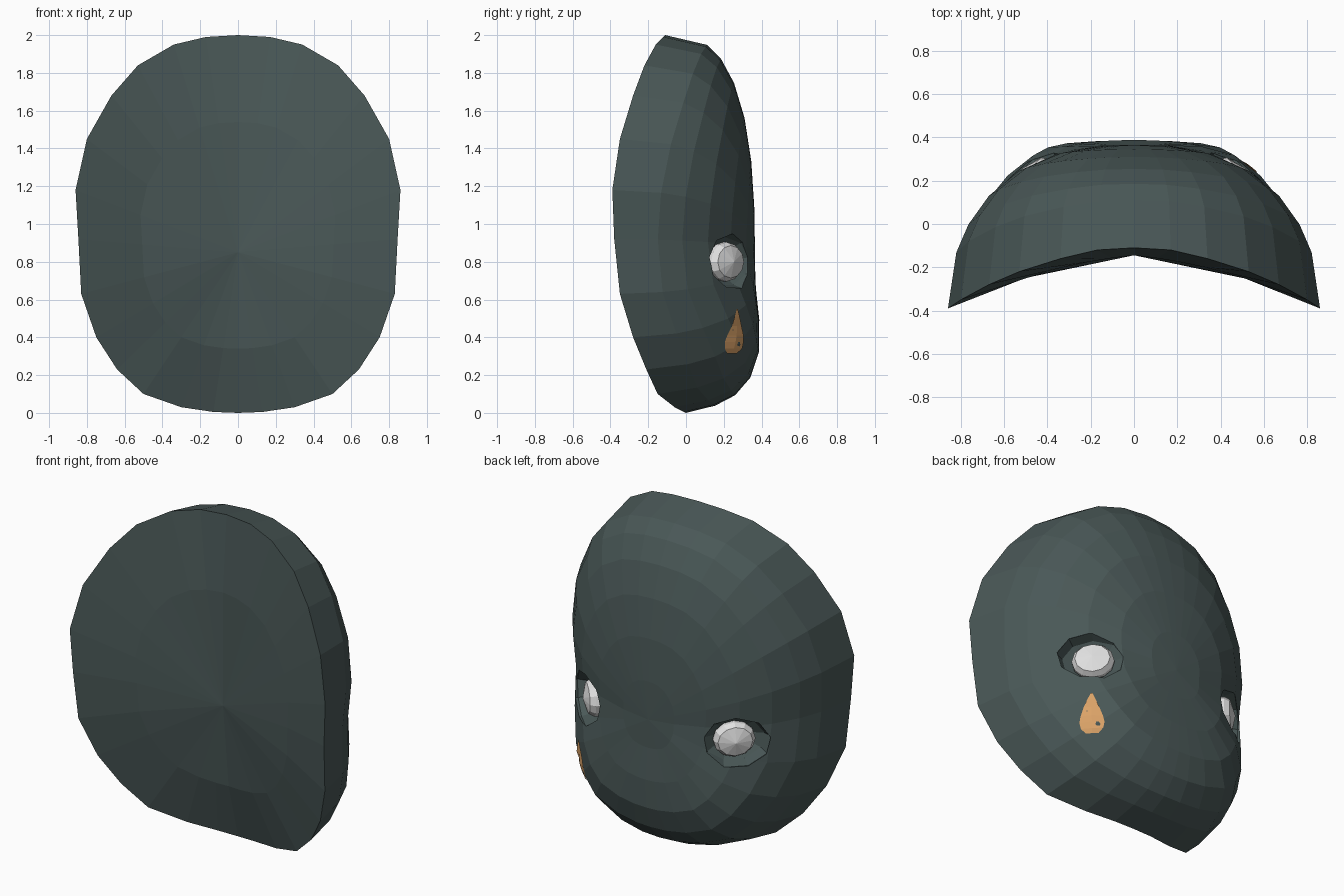
import bpy, bmesh, math
from mathutils import Vector, Matrix
from mathutils.bvhtree import BVHTree

if "Cube" in bpy.data.objects:
    bpy.data.objects.remove(bpy.data.objects["Cube"])


def material(name, rgb):
    m = bpy.data.materials.new(name)
    m.use_nodes = True
    m.diffuse_color = (*rgb, 1)
    m.node_tree.nodes["Principled BSDF"].inputs["Base Color"].default_value = (*rgb, 1)
    return m


slate = material("dark slate green", (0.068, 0.098, 0.096))
white = material("eye white", (0.75, 0.75, 0.75))
amber = material("amber", (0.72, 0.37, 0.14))


def make_object(name, bm, mat):
    bmesh.ops.recalc_face_normals(bm, faces=bm.faces)
    me = bpy.data.meshes.new(name)
    bm.to_mesh(me)
    bm.free()
    me.materials.append(mat)
    ob = bpy.data.objects.new(name, me)
    bpy.context.collection.objects.link(ob)
    return ob


# Rim of the mask, one half from crown to chin
half = [(0, -.11, 2), (.17, -.12, 1.99), (.34, -.16, 1.95), (.53, -.22, 1.84),
        (.67, -.28, 1.68), (.8, -.35, 1.45), (.86, -.39, 1.18), (.845, -.38, .92),
        (.83, -.35, .63), (.75, -.28, .4), (.64, -.21, .23), (.5, -.15, .1),
        (.3, -.06, .03), (.13, -.01, .005), (0, 0, 0)]
rim = half + [(-x, y, z) for x, y, z in half[-2:0:-1]]
MID_Z, APEX = 0.85, 0.365


def outer(p, s):
    """Domed face, with a wedge-shaped chin."""
    x, y, z = p
    u = z - MID_Z
    w = min(u, 0) ** 2 / MID_Z ** 2
    power = 2.5 + 6.5 * w
    root = 0.54 - 0.17 * max(u, 0) + 0.26 * w
    px, pz = x * s, MID_Z + u * s
    py = y + (APEX - y) * (1 - s ** power) ** root
    if s < 1:
        py += 0.03 * math.exp(-((pz - .4) / .18) ** 2 - (px / .45) ** 2)
    return px, py, pz


def inner(p, s):
    """Shallow hollow back, easing toward the chin."""
    x, z = p[0] * s, MID_Z + (p[2] - MID_Z) * s
    ease = 0.14 * max(0, 1 - z / .9) ** 2
    return x, -0.145 - 0.1 * abs(x) - 0.21 * x * x + ease, z


# Mask body: rings on both sides of the rim, closed by fans
bm = bmesh.new()
rim_ring = [bm.verts.new(p) for p in rim]
n = len(rim)
for shape, steps in ((outer, (.955, .89, .78, .62, .42, .2)), (inner, (.6,))):
    last = rim_ring
    for s in steps:
        ring = [bm.verts.new(shape(p, s)) for p in rim]
        for i in range(n):
            j = (i + 1) % n
            bm.faces.new((last[i], last[j], ring[j], ring[i]))
        last = ring
    tip = bm.verts.new(shape(rim[0], 0))
    for i in range(n):
        bm.faces.new((last[i], last[(i + 1) % n], tip))
bmesh.ops.recalc_face_normals(bm, faces=bm.faces)
tree = BVHTree.FromBMesh(bm)
body = make_object("mask_body", bm, slate)


def surface(side, across, z):
    """Point on the skin seen along the diagonal of one side."""
    d = Vector((side, 1, 0)).normalized()
    t = Vector((side, -1, 0)).normalized()
    hit = tree.ray_cast(d * 3 + t * across + Vector((0, 0, z)), -d)[0]
    return hit, d, t


# Eye sockets and bevelled oval eyes
ACROSS = .185
for side, label in ((1, "left"), (-1, "right")):
    hit, d, t = surface(side, ACROSS, .8)
    frame = Matrix((t, Vector((0, 0, 1)), d)).transposed().to_4x4()

    bm = bmesh.new()
    bmesh.ops.create_uvsphere(bm, u_segments=9, v_segments=6, radius=1,
                              matrix=Matrix.Translation(hit) @ frame @ Matrix.Diagonal((.2, .15, .12, 1)))
    cutter = make_object(label + "_socket_cutter", bm, slate)
    cutter.hide_render = True
    mod = body.modifiers.new("socket", "BOOLEAN")
    mod.operation, mod.solver, mod.object = "DIFFERENCE", "EXACT", cutter
    bpy.context.view_layer.objects.active = body
    bpy.ops.object.modifier_apply(modifier=mod.name)
    bpy.data.objects.remove(cutter)

    bm = bmesh.new()
    place = Matrix.Translation(hit - d * .065) @ frame
    last = None
    for r, h in ((.7, -.06), (1, -.01), (1, .015), (.83, .045)):
        ring = [bm.verts.new(place @ Vector((.118 * r * math.cos(a), .104 * r * math.sin(a), h)))
                for a in (math.tau * k / 12 for k in range(12))]
        if last:
            for i in range(12):
                j = (i + 1) % 12
                bm.faces.new((last[i], last[j], ring[j], ring[i]))
        else:
            bm.faces.new(ring)
        last = ring
    pole = bm.verts.new(place @ Vector((0, 0, .07)))
    for i in range(12):
        bm.faces.new((last[i], last[(i + 1) % 12], pole))
    make_object(label + "_eye", bm, white)

# Teardrop marking under the left eye, laid over the skin
bm = bmesh.new()
rows = []
for w, z in ((.004, .55), (.022, .51), (.043, .46), (.062, .41), (.07, .375), (.062, .34), (.036, .315)):
    row = []
    for c in (-1, 0, 1):
        hit, d, t = surface(1, ACROSS + c * w, z)
        row.append(bm.verts.new(hit + d * .007))
    rows.append(row)
for a, b in zip(rows, rows[1:]):
    for c in (0, 1):
        bm.faces.new((a[c], a[c + 1], b[c + 1], b[c]))
drop = make_object("teardrop_mark", bm, amber)
if drop.data.polygons[0].normal.y < 0:
    drop.data.flip_normals()
